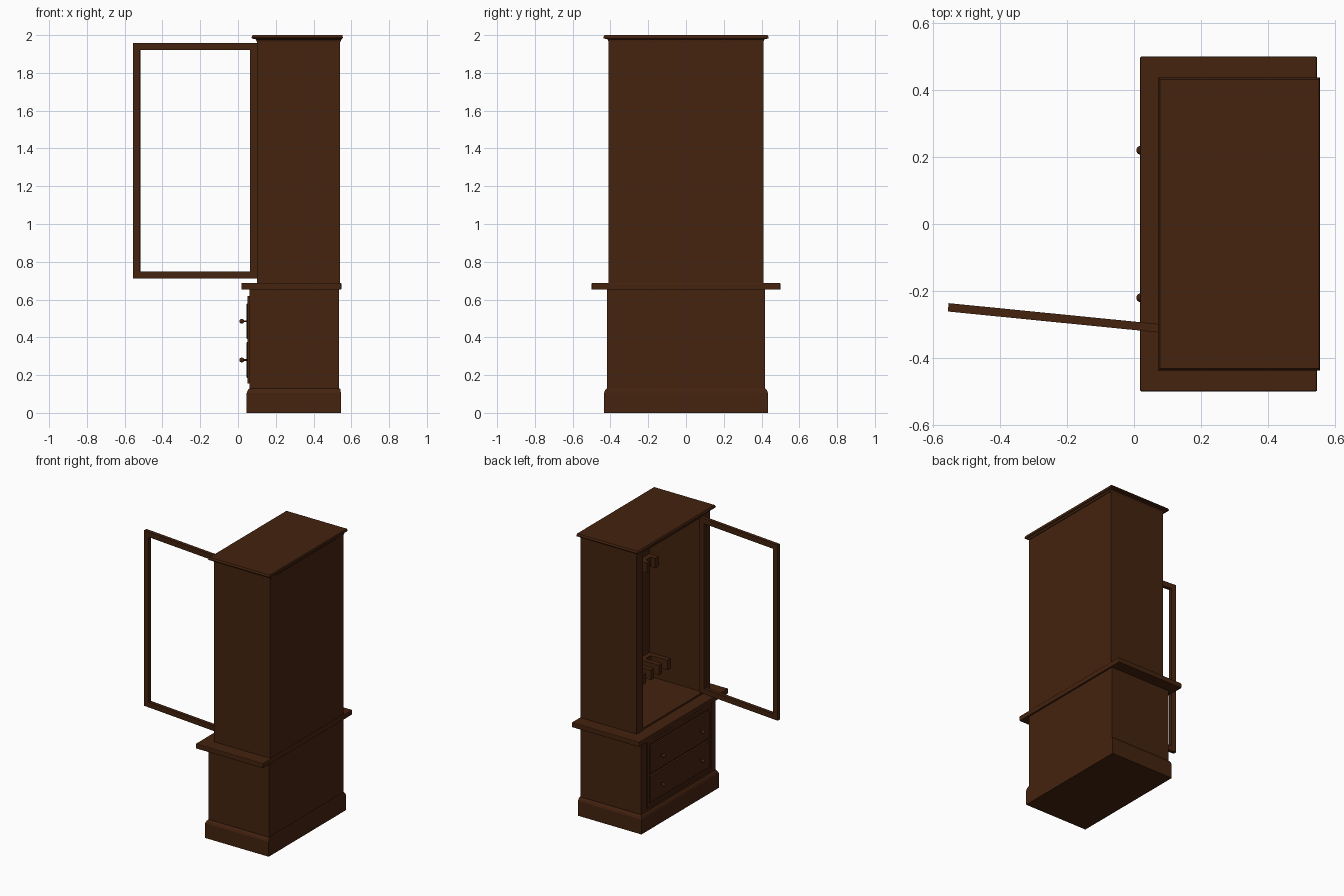
import bpy, bmesh, math
from mathutils import Matrix, Vector

if "Cube" in bpy.data.objects:
    bpy.data.objects.remove(bpy.data.objects["Cube"], do_unlink=True)

COLOUR = (0.058, 0.0165, 0.0048, 1)
wood = bpy.data.materials.new("dark_brown_wood")
wood.use_nodes = True
wood.diffuse_color = COLOUR
bsdf = wood.node_tree.nodes["Principled BSDF"]
bsdf.inputs["Base Color"].default_value = COLOUR
bsdf.inputs["Roughness"].default_value = 0.7


def finish(name, bm):
    bmesh.ops.recalc_face_normals(bm, faces=bm.faces)
    mesh = bpy.data.meshes.new(name)
    bm.to_mesh(mesh)
    bm.free()
    mesh.materials.append(wood)
    obj = bpy.data.objects.new(name, mesh)
    bpy.context.collection.objects.link(obj)
    return obj


def add_box(bm, x, y, z):
    size = (x[1] - x[0], y[1] - y[0], z[1] - z[0])
    mid = Vector((sum(x) / 2, sum(y) / 2, sum(z) / 2))
    bmesh.ops.create_cube(bm, size=1, matrix=Matrix.Translation(mid) @ Matrix.Diagonal((*size, 1)))


def boxes(name, parts, bevel=0):
    bm = bmesh.new()
    for part in parts:
        add_box(bm, *part)
    obj = finish(name, bm)
    if bevel:
        mod = obj.modifiers.new("soft_edges", "BEVEL")
        mod.width, mod.segments = bevel, 2
    return obj


def stepped(name, x, half_y, profile):
    """Rectangle swept up through (outset, height) steps, closed at both ends."""
    bm = bmesh.new()
    rings = []
    for out, z in profile:
        a, b, h = x[0] - out, x[1] + out * 0.35, half_y + out
        rings.append([bm.verts.new((*p, z)) for p in ((a, -h), (b, -h), (b, h), (a, h))])
    for low, high in zip(rings, rings[1:]):
        for i in range(4):
            j = (i + 1) % 4
            bm.faces.new((low[i], low[j], high[j], high[i]))
    bm.faces.new(rings[0])
    bm.faces.new(rings[-1])
    return finish(name, bm)


def frame(a, b, z, rail):
    """Four bars around an opening: spans of y and z, with x added by the caller."""
    return [((a, a + rail), z), ((b - rail, b), z),
            ((a + rail, b - rail), (z[0], z[0] + rail)),
            ((a + rail, b - rail), (z[1] - rail, z[1]))]


# Lower chest with moulded plinth
boxes("lower_chest", [((0.06, 0.535), (-0.418, 0.418), (0.1, 0.655))])
stepped("plinth", (0.06, 0.54), 0.42, [(0.014, 0), (0.014, 0.105), (0.008, 0.12), (0, 0.13)])
boxes("countertop", [((0.018, 0.547), (-0.5, 0.5), (0.652, 0.688))], 0.005)

# Drawers, surrounding trim and round knobs
boxes("drawer_trim", [((0.05, 0.062), *bar) for bar in frame(-0.36, 0.36, (0.155, 0.62), 0.022)])
for label, z in (("lower", 0.28), ("upper", 0.485)):
    boxes(label + "_drawer", [((0.046, 0.062), (-0.33, 0.33), (z - 0.095, z + 0.095))], 0.004)
    for side, y in (("left", -0.22), ("right", 0.22)):
        bm = bmesh.new()
        turn = Matrix.Rotation(math.pi / 2, 4, "Y")
        bmesh.ops.create_cone(bm, cap_ends=True, segments=12, radius1=0.005, radius2=0.005,
                              depth=0.04, matrix=Matrix.Translation((0.035, y, z)) @ turn)
        bmesh.ops.create_uvsphere(bm, u_segments=16, v_segments=10, radius=0.013,
                                  matrix=Matrix.Translation((0.02, y, z)) @ turn)
        for face in bm.faces:
            face.smooth = True
        finish(f"{label}_{side}_knob", bm)

# Open upper case
boxes("case_sides", [((0.1, 0.54), (s * 0.375 - 0.035, s * 0.375 + 0.035), (0.688, 1.98)) for s in (-1, 1)])
boxes("case_back", [((0.525, 0.539), (-0.34, 0.34), (0.688, 1.98))])
boxes("case_floor", [((0.105, 0.525), (-0.34, 0.34), (0.685, 0.7))])
boxes("case_ceiling", [((0.1, 0.525), (-0.34, 0.34), (1.95, 1.98))])
stepped("crown", (0.1, 0.545), 0.41, [(0, 1.965), (0.006, 1.978), (0.026, 1.982), (0.028, 1.988), (0.022, 2.0)])

# Notched racks on the back wall
PRONGS = 8
for name, x_front, z, width in (("lower_rack", 0.36, (0.8, 0.87), 0.035),
                                ("upper_rack", 0.455, (1.5, 1.57), 0.035)):
    parts = [((0.49, 0.526), (-0.34, 0.34), z)]
    for i in range(PRONGS):
        y = -0.322 + i * 0.644 / (PRONGS - 1)
        parts.append(((x_front, 0.49), (y - width / 2, y + width / 2), z))
    boxes(name, parts)

# Open door frame, hinged on the case front
door = boxes("door_frame", [((-0.0125, 0.0125), *bar) for bar in frame(0, 0.66, (0.712, 1.958), 0.037)])
door.location = (0.102, -0.314, 0)
door.rotation_euler.z = math.pi / 2 - math.atan2(0.065, 0.655)
